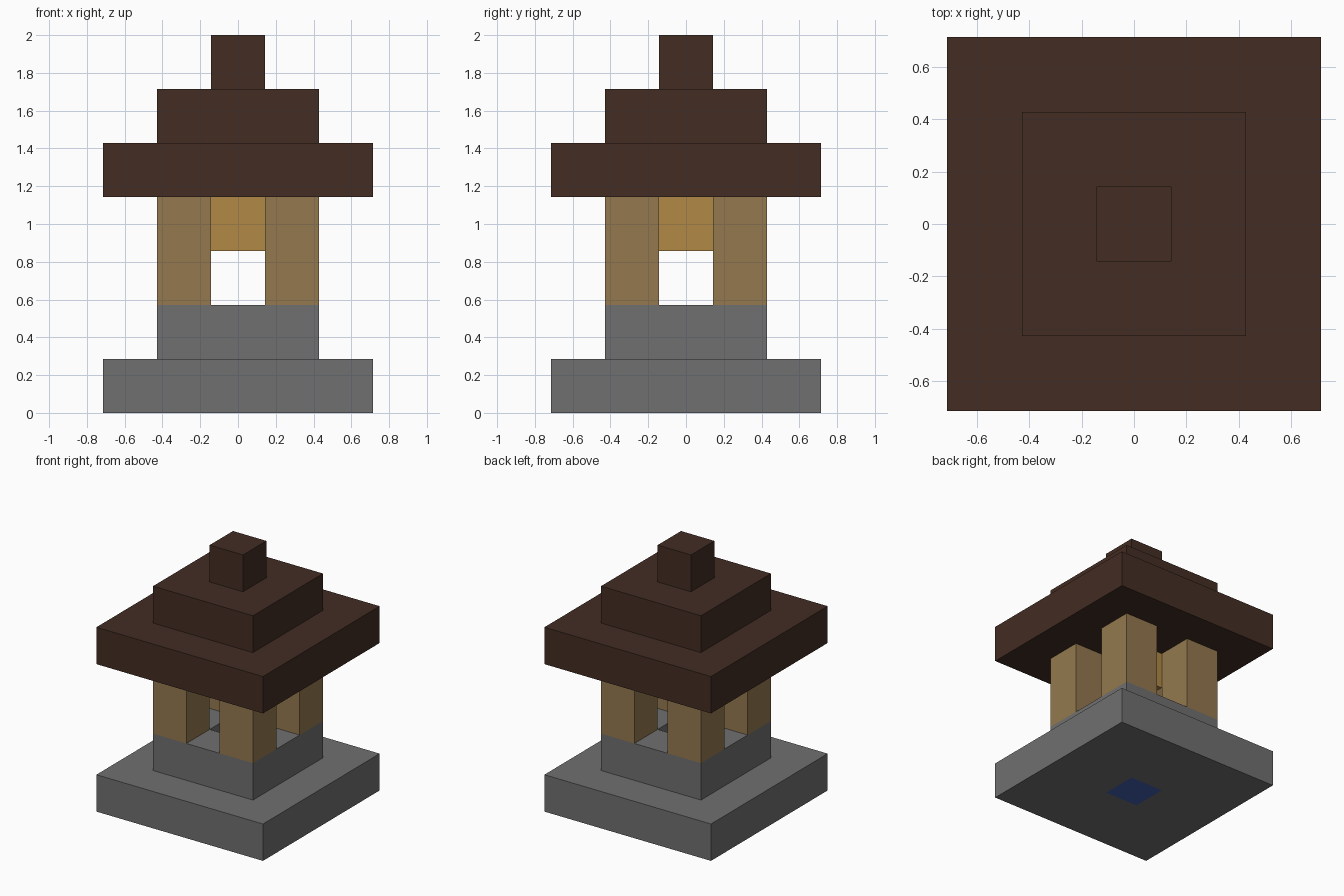
import bpy
import bmesh

cube = bpy.data.objects.get("Cube")
if cube:
    bpy.data.objects.remove(cube, do_unlink=True)

U = 2 / 7  # block size: the model is seven blocks tall


def material(name, hex_code):
    def linear(c):
        return c / 12.92 if c <= 0.04045 else ((c + 0.055) / 1.055) ** 2.4
    rgb = [linear(int(hex_code[i:i + 2], 16) / 255) for i in (0, 2, 4)]
    mat = bpy.data.materials.new(name)
    mat.use_nodes = True
    mat.diffuse_color = (*rgb, 1)
    mat.node_tree.nodes["Principled BSDF"].inputs["Base Color"].default_value = (*rgb, 1)
    return mat


stone = material("grey stone", "707070")
dark_wood = material("dark brown wood", "432D23")
light_wood = material("tan wood", "94794F")
bucket_wood = material("orange wood", "B28946")
water_blue = material("water blue", "3F60B0")


def add_object(name, bm, mat):
    bmesh.ops.recalc_face_normals(bm, faces=bm.faces)
    mesh = bpy.data.meshes.new(name)
    bm.to_mesh(mesh)
    bm.free()
    mesh.materials.append(mat)
    obj = bpy.data.objects.new(name, mesh)
    bpy.context.collection.objects.link(obj)


def block(name, mat, width, bottom, height=1, x=0, y=0):
    """Square block, measured in block units."""
    bm = bmesh.new()
    bmesh.ops.create_cube(bm, size=U)
    bmesh.ops.scale(bm, vec=(width, width, height), verts=bm.verts)
    bmesh.ops.translate(bm, vec=(x * U, y * U, (bottom + height / 2) * U), verts=bm.verts)
    add_object(name, bm, mat)


def ring(name, mat, width, bottom, inner_wall=True):
    """Square slab, one block tall, with a one-block shaft through its centre."""
    corners = ((-1, -1), (1, -1), (1, 1), (-1, 1))
    bm = bmesh.new()

    def loop(size, z):
        return [bm.verts.new((sx * size * U / 2, sy * size * U / 2, z * U))
                for sx, sy in corners]

    loops = [loop(width, bottom), loop(width, bottom + 1),
             loop(1, bottom + 1), loop(1, bottom)]
    for a in range(4 if inner_wall else 3):
        lower, upper = loops[a], loops[(a + 1) % 4]
        for i in range(4):
            j = (i + 1) % 4
            bm.faces.new((lower[i], lower[j], upper[j], upper[i]))
    if not inner_wall:
        for i in range(4):
            j = (i + 1) % 4
            bm.faces.new((loops[3][i], loops[3][j], loops[0][j], loops[0][i]))
    add_object(name, bm, mat)


# Stone base with the water shaft; the water block itself closes the lower shaft
ring("base_step", stone, 5, 0, inner_wall=False)
ring("well_wall", stone, 3, 1)
block("water", water_blue, 1, 0)

# Four corner posts
for side, x in (("right", -1), ("left", 1)):
    for end, y in (("front", -1), ("back", 1)):
        block(f"{end}_{side}_post", light_wood, 1, 2, height=2, x=x, y=y)

# Bucket hanging beneath the roof
block("bucket", bucket_wood, 1, 3)

# Stepped roof
for name, width, bottom in (("roof_eaves", 5, 4), ("roof_middle", 3, 5), ("roof_cap", 1, 6)):
    block(name, dark_wood, width, bottom)
